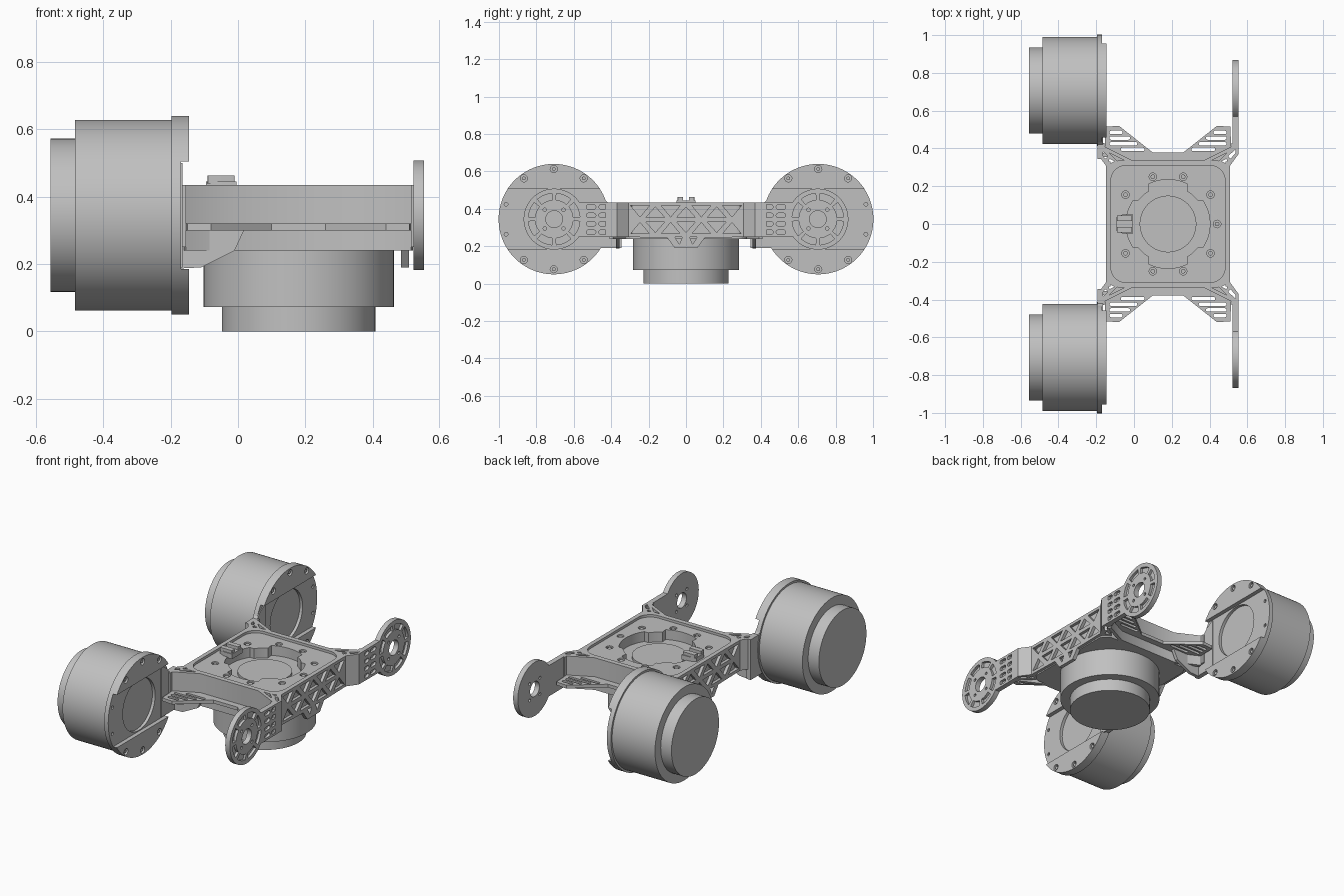
import bpy, bmesh
from math import sin, cos, radians, asin, degrees
from mathutils import Matrix

cube = bpy.data.objects.get("Cube")
if cube:
    bpy.data.objects.remove(cube, do_unlink=True)

GREY = (0.53, 0.53, 0.53, 1)
mat = bpy.data.materials.new("light_grey")
mat.use_nodes = True
mat.diffuse_color = GREY
mat.node_tree.nodes["Principled BSDF"].inputs["Base Color"].default_value = GREY

MID = 0.18               # x centre of the body
MY, MZ = 0.707, 0.345    # side motor axis
TOP, BOTTOM = 0.435, 0.24


# ---- helpers ----
def arc(cx, cy, r, a0, a1, n=24):
    return [(cx + r * cos(radians(a0 + (a1 - a0) * i / n)),
             cy + r * sin(radians(a0 + (a1 - a0) * i / n))) for i in range(n + 1)]


def circle(cx, cy, r, n=32):
    return arc(cx, cy, r, 0, 360, n)[:-1]


def slot(u0, u1, v, r):
    return arc(u0 + r, v, r, 90, 270, 8) + arc(u1 - r, v, r, -90, 90, 8)


def round_rect(cx, cy, hx, hy, r):
    pts = []
    for k, (sx, sy) in enumerate([(1, 1), (-1, 1), (-1, -1), (1, -1)]):
        pts += arc(cx + sx * (hx - r), cy + sy * (hy - r), r, 90 * k, 90 * k + 90, 8)
    return pts


def ring_slot(cx, cy, r0, r1, a0, a1):
    return arc(cx, cy, r1, a0, a1, 10) + arc(cx, cy, r0, a1, a0, 10)


def flip(loops, su, sv, cu=0.0):
    return [[(cu + su * (u - cu), sv * v) for u, v in loop] for loop in loops]


def plate(name, loops, lo, hi, axis="z"):
    """Extrude an outline with holes from lo to hi along an axis."""
    cu = bpy.data.curves.new(name, "CURVE")
    cu.dimensions, cu.fill_mode, cu.extrude = "2D", "BOTH", (hi - lo) / 2
    for loop in loops:
        sp = cu.splines.new("POLY")
        sp.points.add(len(loop) - 1)
        for p, (u, v) in zip(sp.points, loop):
            p.co = (u, v, 0, 1)
        sp.use_cyclic_u = True
    tmp = bpy.data.objects.new(name + "_outline", cu)
    bpy.context.collection.objects.link(tmp)
    bpy.context.view_layer.update()
    dg = bpy.context.evaluated_depsgraph_get()
    mesh = bpy.data.meshes.new_from_object(tmp.evaluated_get(dg))
    bpy.data.objects.remove(tmp, do_unlink=True)
    mid = (lo + hi) / 2
    for v in mesh.vertices:
        a, b, c = v.co
        v.co = {"z": (a, b, c + mid), "x": (c + mid, a, b), "y": (a, c + mid, b)}[axis]
    return finish(name, mesh)


def finish(name, mesh):
    bm = bmesh.new()
    bm.from_mesh(mesh)
    bmesh.ops.remove_doubles(bm, verts=bm.verts, dist=1e-5)
    bmesh.ops.recalc_face_normals(bm, faces=bm.faces)
    for f in bm.faces:
        f.smooth = True
        f.material_index = 0
    bm.to_mesh(mesh)
    bm.free()
    mesh.set_sharp_from_angle(angle=radians(30))
    mesh.materials.clear()
    mesh.materials.append(mat)
    ob = bpy.data.objects.new(name, mesh)
    bpy.context.collection.objects.link(ob)
    return ob


def drum(name, u, v, r, lo, hi, axis="z", n=96):
    bm = bmesh.new()
    bmesh.ops.create_cone(bm, cap_ends=True, segments=n, radius1=r, radius2=r, depth=hi - lo)
    bm.transform(Matrix.Translation((0, 0, (lo + hi) / 2)))
    turn = Matrix.Rotation(radians(90), 4, "Y") if axis == "x" else Matrix()
    at = (0, u, v) if axis == "x" else (u, v, 0)
    bm.transform(Matrix.Translation(at) @ turn)
    mesh = bpy.data.meshes.new(name)
    bm.to_mesh(mesh)
    bm.free()
    return finish(name, mesh)


# ---- lower motor ----
drum("lower_motor_cap", MID, 0, 0.228, 0, 0.08)
drum("lower_motor_can", MID, 0, 0.283, 0.073, BOTTOM + 0.01)

# ---- deck with stepped central opening ----
plate("deck_base", [round_rect(MID, 0, 0.31, 0.325, 0.06)], BOTTOM, 0.36)
opening = []
for i in range(96):
    a = radians(i * 3.75)
    r = 0.235 if abs(sin(a)) > 0.87 else 0.222 if abs(cos(a)) > 0.8 else 0.2
    opening.append((MID + r * cos(a), r * sin(a)))
bolts = [(MID + sx * 0.225, sy * 0.155) for sx in (-1, 1) for sy in (-1, 1)]
bolts += [(MID + sx * 0.08, sy * 0.25) for sx in (-1, 1) for sy in (-1, 1)]
bolts.append((0.44, 0))
deck = [round_rect(MID, 0, 0.31, 0.325, 0.06), opening]
plate("deck_top", deck + [circle(x, y, 0.02) for x, y in bolts], 0.36, 0.42)
for x, y in bolts:
    drum("deck_bolt", x, y, 0.012, 0.36, 0.415, n=16)
plate("deck_rim", [round_rect(MID, 0, 0.325, 0.335, 0.06),
                   round_rect(MID, 0, 0.302, 0.31, 0.08)], 0.42, TOP)
drum("rotor_face", MID, 0, 0.15, 0.355, 0.375)

# ---- connector block on the deck ----
plate("connector_base", [[(-0.095, -0.035), (-0.06, -0.05), (-0.005, -0.05),
                          (-0.005, 0.05), (-0.06, 0.05), (-0.095, 0.035)]], 0.415, 0.445)
for y in (-0.03, 0.03):
    plate("connector_jaw", [round_rect(-0.05, y, 0.04, 0.015, 0.004)], 0.44, 0.463)

# ---- truss side panels ----
half = [(0.33, 0.25), (0.1, 0.245), (0.06, 0.19)]
outline = half + [(-y, z) for y, z in reversed(half)] + [(-0.33, TOP), (0.33, TOP)]
holes = []
for i in range(-3, 4):
    for side in (-1, 1):
        y, mid = i * 0.082, 0.342
        base, tip = (0.075, 0.015) if i % 2 else (0.012, 0.068)
        holes.append([(y - 0.05, mid + side * base), (y + 0.05, mid + side * base),
                      (y, mid + side * tip)])
holes += [[(s * 0.02, 0.25), (s * 0.06, 0.25), (s * 0.035, 0.21)] for s in (-1, 1)]
for name, x in (("left_truss", 0.485), ("right_truss", -0.148)):
    plate(name, [outline] + holes, x, x + 0.023, "x")

# ---- pieces repeated on the four corners ----
wing = [[(MID, 0.32), (-0.08, 0.32), (-0.155, 0.4), (-0.15, 0.515), (-0.08, 0.52),
         (0.1, 0.378), (MID, 0.378)]]
for y in (0.395, 0.425, 0.455, 0.485):
    end = -0.105 + (0.52 - y) * 1.29
    wing.append(slot(-0.07 if y < 0.4 else -0.13, end, y, 0.009))
brace = [[(-0.193, 0.43), (-0.193, 0.37), (-0.135, 0.29), (-0.08, 0.325), (-0.155, 0.4),
          (-0.155, 0.43)],
         [(-0.178, 0.395), (-0.178, 0.375), (-0.15, 0.345), (-0.138, 0.36)],
         [(-0.13, 0.345), (-0.138, 0.315), (-0.1, 0.33)]]
wall = [[(MID, 0.322), (-0.02, 0.322), (-0.16, 0.39), (-0.155, 0.41), (-0.015, 0.34),
         (MID, 0.34)]]
for sx in (1, -1):
    for sy in (1, -1):
        tag = ("right" if sx > 0 else "left") + ("_back" if sy > 0 else "_front")
        plate(tag + "_wing", flip(wing, sx, sy, MID), 0.3, 0.32)
        plate(tag + "_corner_brace", flip(brace, sx, sy, MID), 0.25, TOP)
        plate(tag + "_wall", flip(wall, sx, sy, MID), BOTTOM, TOP)

# ---- side motors, mounts and idler plates ----
chord = degrees(asin(0.16 / 0.295))
for s in (1, -1):
    tag, cy = ("back" if s > 0 else "front"), s * MY
    drum(tag + "_motor_cap", cy, MZ, 0.228, -0.557, -0.48, "x")
    drum(tag + "_motor_can", cy, MZ, 0.283, -0.485, -0.188, "x")
    small = [circle(cy + a * 0.255, MZ + b * 0.08, 0.01, 12) for a in (-1, 1) for b in (-1, 1)]
    plate(tag + "_mount_ring", [circle(cy, MZ, 0.295, 96), circle(cy, MZ, 0.155, 64)] + small,
          -0.197, -0.17, "x")
    for up in (1, -1):
        spots = [(cy, MZ + up * 0.268), (cy - 0.16, MZ + up * 0.218), (cy + 0.16, MZ + up * 0.218)]
        segment = arc(cy, MZ, 0.295, up * chord, up * (180 - chord), 48)
        plate(tag + "_mount_lip", [segment] + [circle(y, z, 0.019, 20) for y, z in spots],
              -0.171, -0.145, "x")
        for y, z in spots:
            drum(tag + "_mount_bolt", y, z, 0.01, -0.172, -0.15, "x", 16)

    # mount arm and the gusset under the wing
    arm = [[(0.345, 0.19), (0.5, 0.19), (0.5, 0.5), (0.45, 0.47), (0.42, TOP), (0.345, TOP)]]
    plate(tag + "_mount_arm", flip(arm, s, 1), -0.193, -0.165, "x")
    gusset = [[(-0.17, 0.187), (-0.11, 0.19), (-0.01, BOTTOM), (0.02, 0.305), (-0.17, 0.305)]]
    ys = sorted((s * 0.355, s * 0.375))
    plate(tag + "_gusset", gusset, ys[0], ys[1], "y")

    # idler plate: plain backing with a pocketed outer layer
    rim = arc(0.705, MZ, 0.163, 146, -144, 56) + [(0.4, 0.25), (0.4, TOP)]
    bore = circle(0.705, MZ, 0.045)
    pins = [circle(0.705 + a * 0.05, MZ + b * 0.05, 0.009, 12) for a in (-1, 1) for b in (-1, 1)]
    pockets = [ring_slot(0.705, MZ, 0.103, 0.138, k * 45 + 5, k * 45 + 40) for k in range(8)]
    for z in (0.275, 0.32, 0.365, 0.41):
        pockets += [slot(0.415, 0.466, z, 0.012), slot(0.482, 0.533, z, 0.012)]
    for name, loops, lo, hi in (("_idler_backing", [rim, bore] + pins, 0.522, 0.537),
                                ("_idler_face", [rim, bore] + pins + pockets, 0.537, 0.553)):
        plate(tag + name, flip(loops, s, 1), lo, hi, "x")
